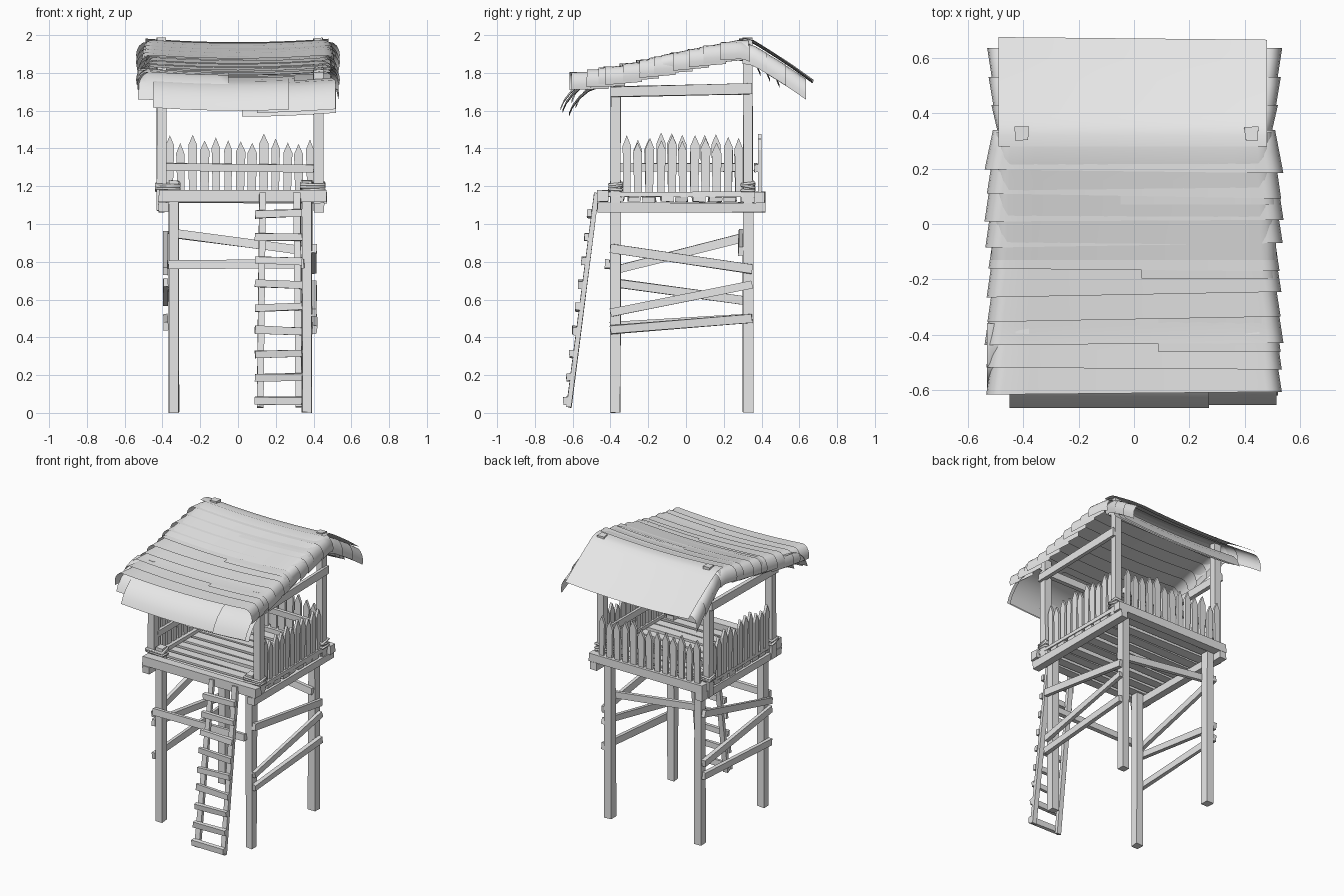
import bpy, bmesh, math, random
from mathutils import Vector

random.seed(4)
if "Cube" in bpy.data.objects:
    bpy.data.objects.remove(bpy.data.objects["Cube"], do_unlink=True)

grey = bpy.data.materials.new("plain_grey")
grey.use_nodes = True
grey.diffuse_color = (0.8, 0.8, 0.8, 1)
grey.node_tree.nodes["Principled BSDF"].inputs["Base Color"].default_value = (0.8, 0.8, 0.8, 1)


def finish(name, bm, smooth=False):
    bmesh.ops.recalc_face_normals(bm, faces=bm.faces[:])
    mesh = bpy.data.meshes.new(name)
    bm.to_mesh(mesh)
    bm.free()
    mesh.materials.append(grey)
    if smooth:
        mesh.shade_smooth()
        mesh.set_sharp_from_angle(angle=math.radians(40))
    obj = bpy.data.objects.new(name, mesh)
    bpy.context.scene.collection.objects.link(obj)
    return obj


def add_beam(bm, p, q, wide, high, up=(0, 0, 1), wobble=0.003):
    """Rough-hewn square timber between two points."""
    p, q = Vector(p), Vector(q)
    along = (q - p).normalized()
    side = along.cross(Vector(up)).normalized()
    top = side.cross(along)
    for v in bmesh.ops.create_cube(bm, size=1)["verts"]:
        c = v.co.copy()
        rough = Vector([random.uniform(-wobble, wobble) for _ in range(3)])
        v.co = p.lerp(q, c.x + 0.5) + side * c.y * wide + top * c.z * high + rough


def beam(name, *args, **kw):
    bm = bmesh.new()
    add_beam(bm, *args, **kw)
    return finish(name, bm)


# Legs, upper posts and the rope lashings that join them
for side, leg_x, post_x in (("left", 0.365, 0.425), ("right", -0.34, -0.405)):
    for end, y, top in (("front", -0.373, 1.83), ("back", 0.328, 1.985)):
        beam(f"{end}_{side}_leg", (leg_x, y, 0.003), (leg_x, y, 1.23), 0.054, 0.054, up=(0, 1, 0))
        beam(f"{end}_{side}_post", (post_x, y, 1.07), (post_x, y, top), 0.05, 0.05, up=(0, 1, 0))
        rope = bpy.data.curves.new(f"{end}_{side}_rope", "CURVE")
        rope.dimensions = "3D"
        rope.bevel_depth, rope.bevel_resolution = 0.008, 1
        mid, half = (leg_x + post_x) / 2, 0.062
        for z in (1.183, 1.197, 1.211):
            loop = rope.splines.new("POLY")
            loop.points.add(3)
            loop.use_cyclic_u = True
            for pt, (sx, sy) in zip(loop.points, ((-1, -1), (1, -1), (1, 1), (-1, 1))):
                pt.co = (mid + sx * half, y + sy * 0.033, z + random.uniform(-0.008, 0.008), 1)
        rope.materials.append(grey)
        bpy.context.scene.collection.objects.link(bpy.data.objects.new(rope.name, rope))

# Platform frame and floor
for side, x in (("left", 0.43), ("right", -0.395)):
    beam(f"{side}_floor_beam", (x, -0.47, 1.087), (x, 0.42, 1.087), 0.052, 0.052)
    beam(f"{side}_floor_sill", (x, -0.41, 1.157), (x, 0.37, 1.157), 0.04, 0.026)
beam("front_floor_beam", (-0.42, -0.44, 1.148), (0.47, -0.44, 1.148), 0.058, 0.06)
beam("back_floor_beam", (-0.42, 0.39, 1.14), (0.47, 0.39, 1.14), 0.058, 0.06)
for i in range(9):
    y = -0.36 + i * 0.085
    beam("floor_slat", (-0.41, y, 1.13), (0.445, y + random.uniform(-0.01, 0.01), 1.13), 0.066, 0.025)

# Cross braces between the legs
for side, x, spans in (
    ("left", 0.405, ((0.87, 0.76), (0.53, 0.68), (0.44, 0.5))),
    ("right", -0.383, ((0.75, 0.94), (0.69, 0.59), (0.46, 0.5))),
):
    for z0, z1 in spans:
        beam(f"{side}_brace", (x, -0.4, z0), (x, 0.35, z1), 0.026, 0.046)
beam("front_brace", (-0.37, -0.415, 0.785), (0.35, -0.415, 0.79), 0.026, 0.046)
beam("back_brace", (-0.35, 0.29, 0.95), (0.38, 0.29, 0.855), 0.026, 0.046)

# Roof framing
for side, x in (("left", 0.455), ("right", -0.435)):
    beam(f"{side}_roof_beam", (x, -0.4, 1.7), (x, 0.35, 1.715), 0.026, 0.056)
beam("front_roof_beam", (-0.43, -0.34, 1.72), (0.45, -0.34, 1.72), 0.03, 0.05)
beam("ridge_beam", (-0.43, 0.295, 1.89), (0.45, 0.295, 1.89), 0.03, 0.05)


# Picket fences on three sides, with the rail on the inside
def fence(name, start, step, count, inward, rail_from, rail_to):
    bm = bmesh.new()
    start, step, inward = Vector(start), Vector(step), Vector(inward)
    along = step.normalized()
    for i in range(count):
        base = start + step * i
        w = random.uniform(0.021, 0.026)
        tip = random.uniform(0.26, 0.32)
        lean = random.uniform(-0.005, 0.005)
        shape = ((-w * 0.85, 0), (w * 0.85, 0), (w + lean, tip - 0.055), (lean, tip), (-w + lean, tip - 0.055))
        face = bm.faces.new([bm.verts.new(base + along * u + Vector((0, 0, z))) for u, z in shape])
        out = bmesh.ops.extrude_face_region(bm, geom=[face])["geom"]
        bmesh.ops.translate(bm, vec=inward * 0.018, verts=[v for v in out if isinstance(v, bmesh.types.BMVert)])
    add_beam(bm, rail_from, rail_to, 0.02, 0.042)
    finish(name, bm)


fence("back_fence", (-0.365, 0.4, 1.16), (0.0625, 0, 0), 13, (0, -1, 0), (-0.38, 0.37, 1.3), (0.4, 0.37, 1.295))
fence("left_fence", (0.438, -0.313, 1.165), (0, 0.0595, 0), 11, (-1, 0, 0), (0.41, -0.36, 1.3), (0.41, 0.33, 1.3))
fence("right_fence", (-0.418, -0.313, 1.165), (0, 0.0595, 0), 11, (1, 0, 0), (-0.39, -0.36, 1.3), (-0.39, 0.33, 1.3))

# Ladder leaning on the front of the platform
foot, head = Vector((0, -0.62, 0.03)), Vector((0, -0.475, 1.165))
for x0, x1 in ((0.118, 0.13), (0.322, 0.312)):
    beam("ladder_rail", foot + Vector((x0, 0, 0)), head + Vector((x1, 0, 0)), 0.036, 0.024, up=(0, -1, 0))
for i in range(9):
    mid = foot.lerp(head, 0.03 + i * 0.109) + Vector((0, -0.022, 0))
    tilt = Vector((0, 0, random.uniform(-0.006, 0.006)))
    beam("ladder_rung", mid + Vector((0.09, 0, 0)) + tilt, mid + Vector((0.34, 0, 0)) - tilt, 0.024, 0.04)

# Roof profile, as height along the depth
RIDGE = ((-0.66, 1.785), (-0.4, 1.825), (0, 1.91), (0.22, 1.957), (0.3, 1.975), (0.36, 1.962),
         (0.46, 1.9), (0.56, 1.835), (0.7, 1.735))


def height(y):
    for (a, za), (b, zb) in zip(RIDGE, RIDGE[1:]):
        if y <= b:
            return za + (zb - za) * (y - a) / (b - a)
    return RIDGE[-1][1]


def slope(y0, y1, lift0, lift1, steps=6):
    ys = [y0 + (y1 - y0) * i / steps for i in range(steps + 1)]
    return [(y, height(y) + lift0 + (lift1 - lift0) * i / steps) for i, y in enumerate(ys)]


def sheet(name, path, x0, x1, curl=(0, 0), flare=0.0, skew=0.0):
    """Sheet of roofing swept along a path; chosen side edges roll down, the middle sags."""
    bm = bmesh.new()
    rows, r = [], 0.055
    for i, (y, z) in enumerate(path):
        t = i / (len(path) - 1)
        a, b = x0 - flare * t * bool(curl[0]), x1 + flare * t * bool(curl[1])
        fa, fb = a + r * bool(curl[0]), b - r * bool(curl[1])
        section = [(fa + (fb - fa) * k / 10, 0) for k in range(11)]
        bend = [math.radians(curl_step) for curl_step in range(22, 112, 22)]
        if curl[0]:
            section = [(fa - r * math.sin(q), -r * (1 - math.cos(q)) * curl[0]) for q in reversed(bend)] + section
        if curl[1]:
            section += [(fb + r * math.sin(q), -r * (1 - math.cos(q)) * curl[1]) for q in bend]
        rows.append([bm.verts.new((x, y + skew * t * x, z + dz - 0.02 * max(0, 1 - (x / 0.5) ** 2)))
                     for x, dz in section])
    for ra, rb in zip(rows, rows[1:]):
        for k in range(len(ra) - 1):
            bm.faces.new((ra[k], ra[k + 1], rb[k + 1], rb[k]))
    bmesh.ops.solidify(bm, geom=bm.faces[:], thickness=0.01)
    return finish(name, bm, smooth=True)


# Overlapping courses down the long front slope, with rolled edges
for i in range(10):
    low = 0.19 - i * 0.089
    w = random.uniform(0.495, 0.515)
    top = min(low + 0.2, 0.34)
    sheet("front_roof_course", slope(top, low, -0.012, 0.014), -w, w, (1.3, 1.3), 0.03,
          random.uniform(-0.02, 0.02))
    if i % 3 == 1:
        edge = random.uniform(-0.1, 0.1)
        sheet("front_roof_patch", slope(low + 0.12, low - 0.03, 0.0, 0.014), edge, w, (0, 1.2), 0.02)
sheet("top_roof_course", slope(0.33, -0.13, 0.008, 0.014, 8), -0.5, 0.5, (1, 1), 0.015)

# Short back slope: rolled courses under a flat cover
for y0, y1, w in ((0.3, 0.43, 0.49), (0.35, 0.53, 0.5), (0.44, 0.635, 0.505)):
    sheet("back_roof_course", slope(y0, y1, -0.015, -0.012), -w + 0.005, w, (1.5, 1.5), 0.03)
sheet("back_roof_cover", slope(0.28, 0.67, 0.012, 0.008, 10), -0.49, 0.48, skew=-0.01)
for dy in (0.0, 0.05, 0.1):
    sheet("back_under_sheet", [(0.33 + dy, 1.905 - dy * 0.6), (0.37 + dy, 1.86 - dy * 0.6),
                               (0.395 + dy, 1.8 - dy * 0.6)], -0.47, 0.49)

# Drooping sheets hanging at the front eave
for x0, x1, dy, dz, skew in ((-0.45, 0.27, 0, 0.02, 0), (0.02, 0.52, 0.045, -0.012, 0.0),
                             (0.1, 0.515, 0.012, 0.008, 0), (-0.53, -0.05, 0.06, 0.06, 0),
                             (-0.44, 0.3, 0.08, 0.03, 0)):
    curve = ((-0.42, 1.765), (-0.5, 1.755), (-0.56, 1.732), (-0.61, 1.69), (-0.645, 1.645), (-0.665, 1.6))
    sheet("eave_sheet", [(y + dy, z + dz) for y, z in curve], x0, x1, skew=skew)
